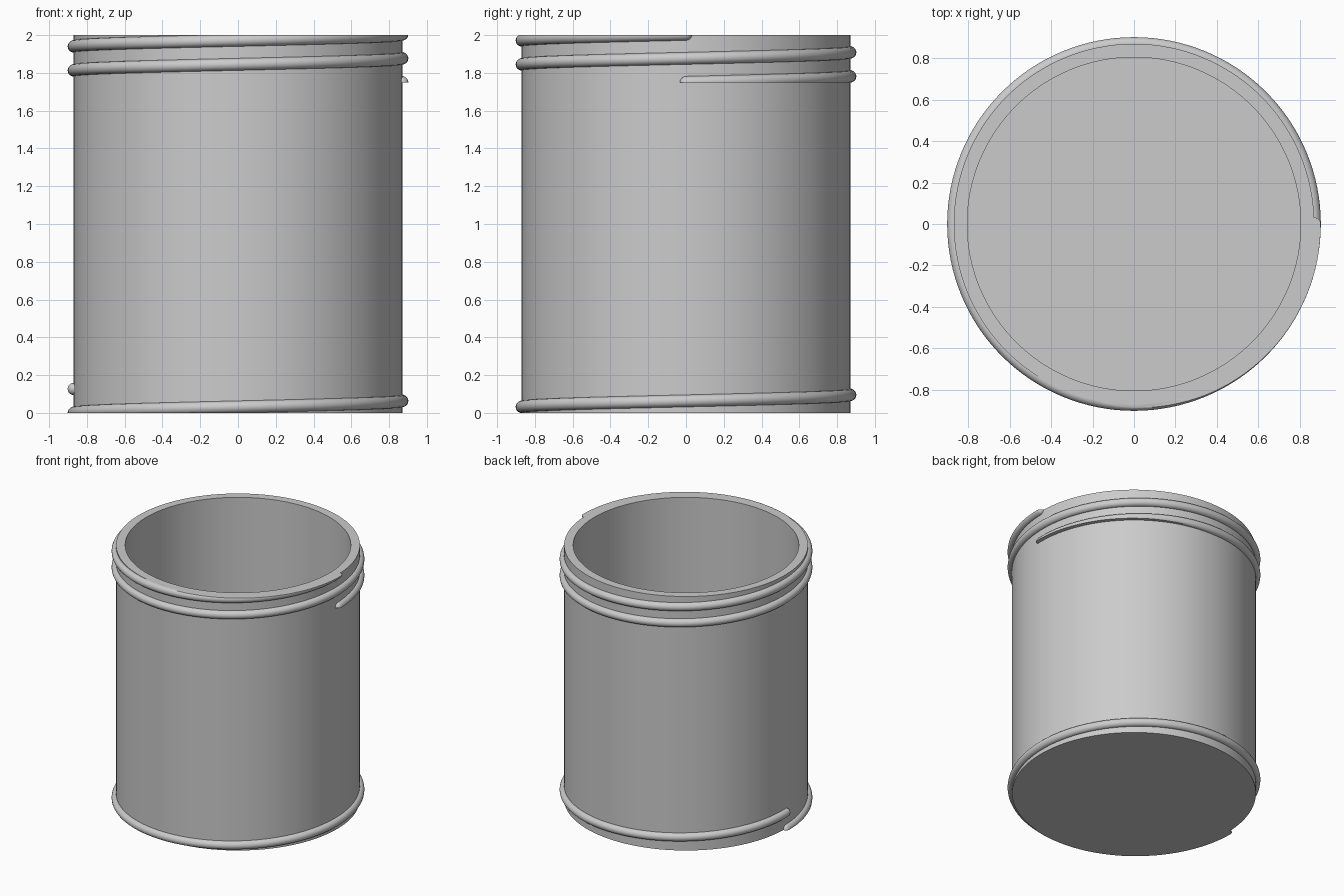
import bpy, bmesh
from math import sin, cos, pi, tau
from mathutils import Vector

if "Cube" in bpy.data.objects:
    bpy.data.objects.remove(bpy.data.objects["Cube"])

HEIGHT, OUTER, INNER, FLOOR = 2.0, 0.87, 0.805, 0.065
BEAD = 0.032     # radius of the thread bead
PITCH = 0.127    # rise per turn

grey = bpy.data.materials.new("plain grey")
grey.use_nodes = True
colour = (0.6, 0.6, 0.6, 1)
grey.diffuse_color = colour
grey.node_tree.nodes["Principled BSDF"].inputs["Base Color"].default_value = colour


def finish(name, bm):
    bmesh.ops.recalc_face_normals(bm, faces=bm.faces[:])
    mesh = bpy.data.meshes.new(name)
    bm.to_mesh(mesh)
    bm.free()
    mesh.materials.append(grey)
    obj = bpy.data.objects.new(name, mesh)
    bpy.context.collection.objects.link(obj)
    bpy.ops.object.select_all(action='DESELECT')
    obj.select_set(True)
    bpy.context.view_layer.objects.active = obj
    bpy.ops.object.shade_smooth_by_angle(angle=pi / 6)
    return obj


def lathe(name, profile, steps=128):
    """Revolve an (r, z) profile about the z axis."""
    bm = bmesh.new()
    verts = [bm.verts.new((r, 0, z)) for r, z in profile]
    edges = [bm.edges.new(pair) for pair in zip(verts, verts[1:])]
    bmesh.ops.spin(bm, geom=verts + edges, axis=(0, 0, 1), cent=(0, 0, 0),
                   angle=tau, steps=steps, use_duplicate=False)
    bmesh.ops.remove_doubles(bm, verts=bm.verts[:], dist=1e-5)
    return finish(name, bm)


def thread(name, start, z0, turns, low, high, sides=20):
    """Round-ended helical bead, trimmed flat at the low and high levels."""
    steps = int(128 * turns)
    sweep = turns * tau
    caps = [pi / 2 * k / 6 for k in range(1, 6)] + [1.53]
    stations = [(-BEAD * sin(a) / OUTER, BEAD * cos(a)) for a in reversed(caps)]
    stations += [(sweep * i / steps, BEAD) for i in range(steps + 1)]
    stations += [(sweep + BEAD * sin(a) / OUTER, BEAD * cos(a)) for a in caps]

    bm = bmesh.new()
    rings = []
    for angle, size in stations:
        out = Vector((cos(start + angle), sin(start + angle), 0))
        centre = out * OUTER + Vector((0, 0, z0 + PITCH * angle / tau))
        rings.append([bm.verts.new(centre + out * size * cos(tau * j / sides)
                                   + Vector((0, 0, size * sin(tau * j / sides))))
                      for j in range(sides)])
    for a, b in zip(rings, rings[1:]):
        for j in range(sides):
            k = (j + 1) % sides
            bm.faces.new((a[j], a[k], b[k], b[j]))
    bm.faces.new(rings[0])
    bm.faces.new(rings[-1])

    # Trim flat and close the cuts
    for level, direction in ((low, -1), (high, 1)):
        bmesh.ops.bisect_plane(bm, geom=bm.verts[:] + bm.edges[:] + bm.faces[:],
                               plane_co=(0, 0, level), plane_no=(0, 0, direction),
                               clear_outer=True)
        rim = [e for e in bm.edges if e.is_boundary]
        if rim:
            bmesh.ops.holes_fill(bm, edges=rim, sides=0)
    return finish(name, bm)


# Open cup with a flat floor
lathe("cup_body", [(0, 0), (OUTER, 0), (OUTER, HEIGHT), (INNER, HEIGHT),
                   (INNER, FLOOR), (0, FLOOR)])

# Two-turn thread at the mouth, one-turn thread at the base
thread("mouth_thread", 0, 1.75, 2, 1.75, HEIGHT)
thread("base_thread", pi, 0, 1, 0, HEIGHT)
